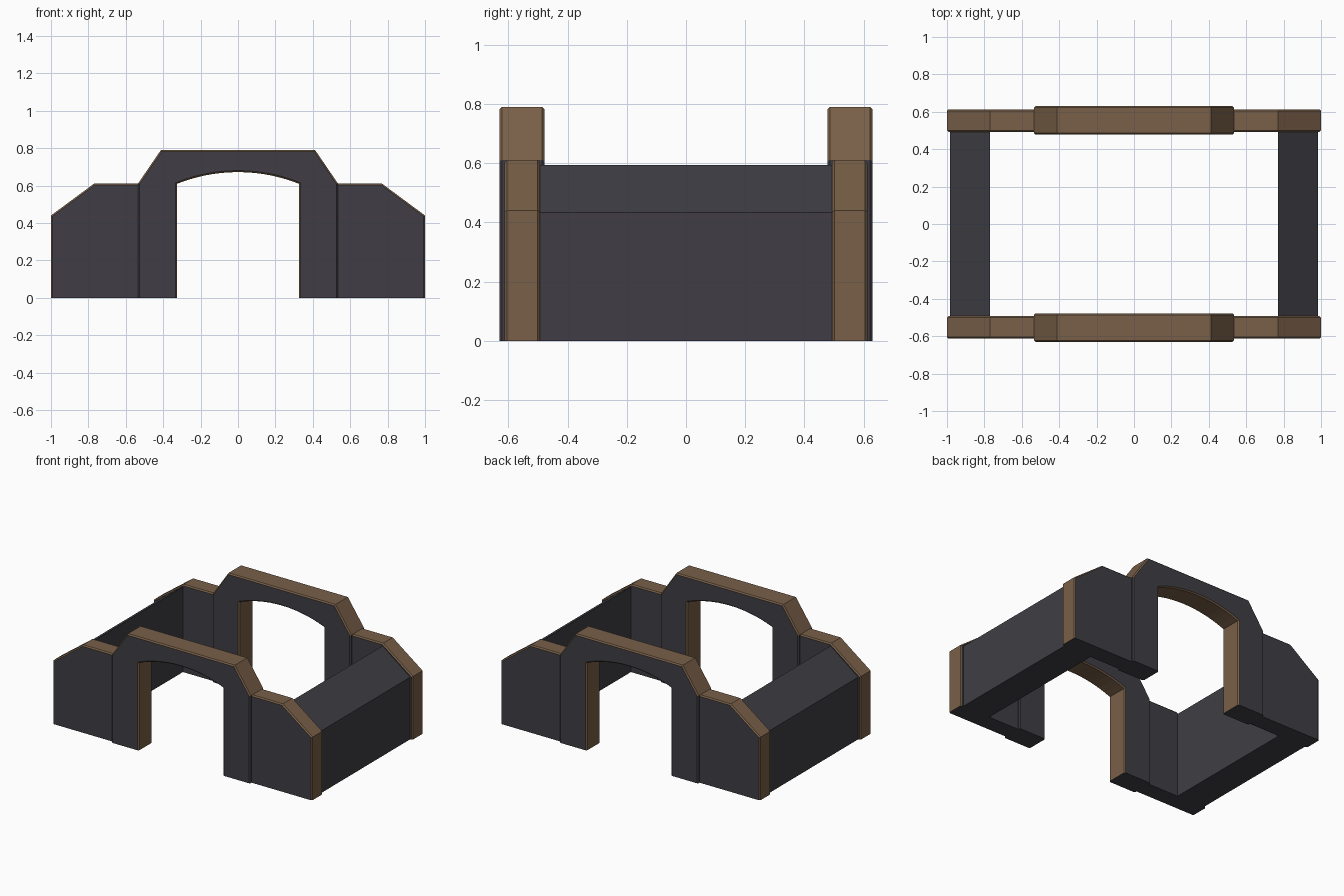
import bpy, bmesh, math

if "Cube" in bpy.data.objects:
    bpy.data.objects.remove(bpy.data.objects["Cube"])


def material(name, rgb):
    m = bpy.data.materials.new(name)
    m.diffuse_color = (*rgb, 1)
    m.use_nodes = True
    m.node_tree.nodes["Principled BSDF"].inputs["Base Color"].default_value = m.diffuse_color
    return m


GREY = material("dark grey", (0.050, 0.048, 0.058))
BROWN = material("brown trim", (0.190, 0.115, 0.064))


def slab(name, profile, y0, y1, bevel=0.0, is_trim=None):
    """Extrude an x/z profile along y, soften its rims, colour trim faces by rule."""
    bm = bmesh.new()
    front = bm.faces.new([bm.verts.new((x, y0, z)) for x, z in profile])
    ext = bmesh.ops.extrude_face_region(bm, geom=[front])["geom"]
    for v in ext:
        if isinstance(v, bmesh.types.BMVert):
            v.co.y = y1
    bmesh.ops.recalc_face_normals(bm, faces=bm.faces)
    if bevel:
        rims = [e for e in bm.edges
                if abs(e.verts[0].co.y - e.verts[1].co.y) < 1e-5
                and max(v.co.z for v in e.verts) > 0.001]
        bmesh.ops.bevel(bm, geom=rims, offset=bevel, segments=1,
                        affect='EDGES', profile=0.5)
    bm.normal_update()
    for f in bm.faces:
        c = f.calc_center_median()
        if is_trim and abs(f.normal.y) < 0.8 and c.z > 0.001 and is_trim(c):
            f.material_index = 1
    mesh = bpy.data.meshes.new(name)
    bm.to_mesh(mesh)
    bm.free()
    mesh.materials.append(GREY)
    mesh.materials.append(BROWN)
    ob = bpy.data.objects.new(name, mesh)
    bpy.context.collection.objects.link(ob)
    return ob


# Arch profile: chamfered outside, shallow circular arc over the doorway
half, spring, crown = 0.325, 0.61, 0.672
sag = crown - spring
radius = (half ** 2 + sag ** 2) / (2 * sag)
sweep = math.asin(half / radius)
N = 14
arc = []
for i in range(N + 1):
    a = sweep * (1 - 2 * i / N)
    arc.append((radius * math.sin(a), crown - radius + radius * math.cos(a)))
arch = [(-half, 0), (-0.535, 0), (-0.535, 0.61), (-0.412, 0.79),
        (0.412, 0.79), (0.535, 0.61), (0.535, 0), (half, 0)] + arc

# Wing and side wall profiles (right-hand side)
wing = [(0.50, 0), (1.0, 0), (1.0, 0.44), (0.77, 0.61), (0.50, 0.61)]
wall = [(0.77, 0), (0.983, 0), (0.983, 0.433), (0.77, 0.594)]

for sy, face in ((-1, "front"), (1, "back")):
    # Doorway arch: brown on top, slopes and inside the opening
    slab(face + "_arch", arch, sy * 0.63, sy * 0.478, 0.008,
         lambda c: abs(c.x) < 0.5 or c.z > 0.62)
    # Lower wings beside the arch
    for sx, side in ((-1, "left"), (1, "right")):
        slab(f"{face}_{side}_wing", [(sx * x, z) for x, z in wing],
             sy * 0.613, sy * 0.493, 0.008, lambda c: abs(c.x) > 0.51)

# Thick side walls joining front and back
for sx, side in ((-1, "left"), (1, "right")):
    slab(side + "_wall", [(sx * x, z) for x, z in wall], -0.5, 0.5)
